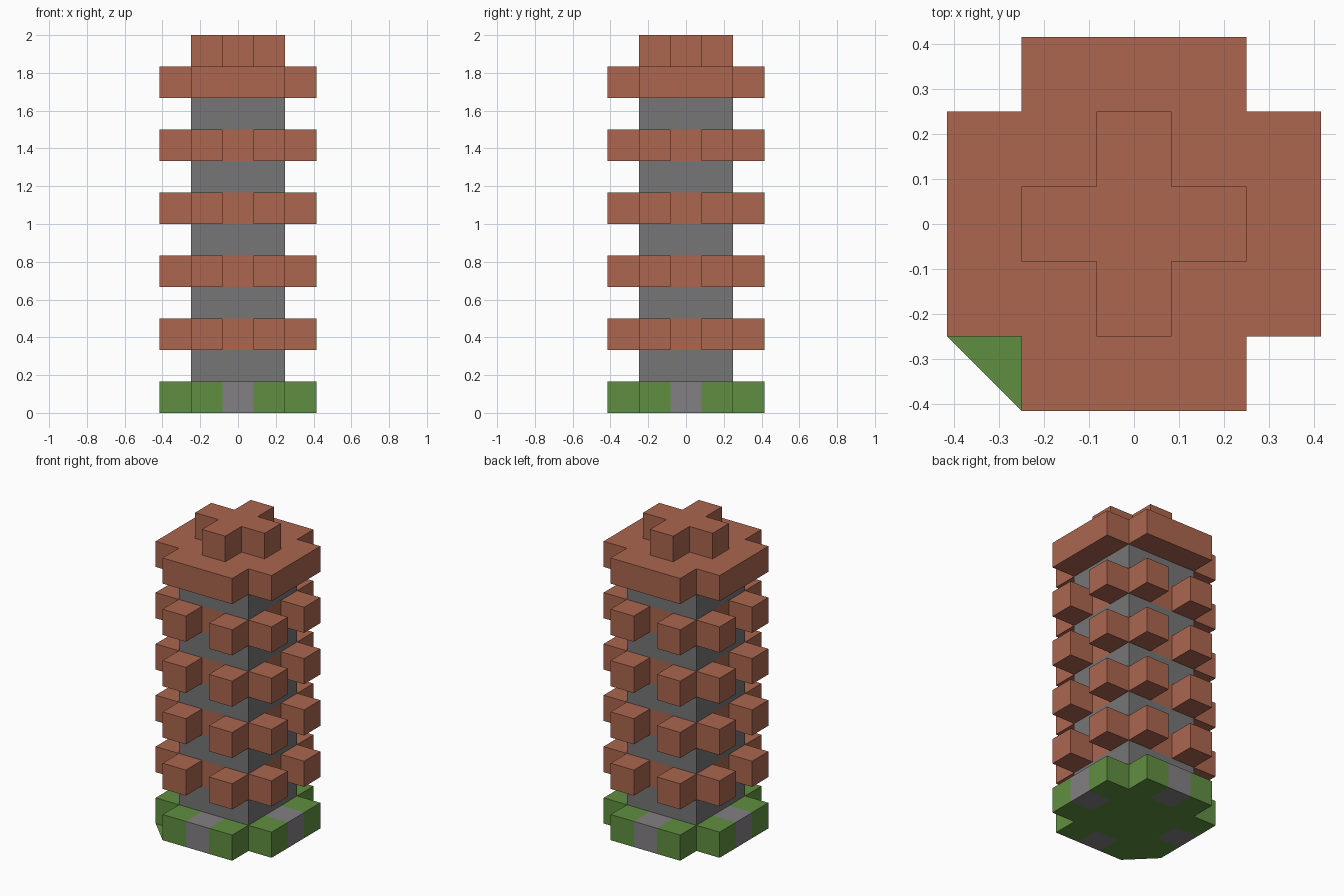
import bpy, bmesh
from mathutils import Vector

U = 1 / 6                      # one block
HALF, INNER, OUTER = U / 2, 1.5 * U, 2.5 * U

cube = bpy.data.objects.get("Cube")
if cube:
    bpy.data.objects.remove(cube, do_unlink=True)


def material(name, rgb):
    m = bpy.data.materials.new(name)
    m.use_nodes = True
    m.diffuse_color = (*rgb, 1)
    bsdf = next(n for n in m.node_tree.nodes if n.type == "BSDF_PRINCIPLED")
    bsdf.inputs["Base Color"].default_value = (*rgb, 1)
    return m


brick = material("brick_brown", (0.41, 0.133, 0.078))
stone = material("dark_stone", (0.18, 0.18, 0.18))
path = material("path_grey", (0.225, 0.215, 0.225))
grass = material("grass_green", (0.118, 0.275, 0.052))


def make(name, bm, *mats):
    bmesh.ops.recalc_face_normals(bm, faces=bm.faces)
    me = bpy.data.meshes.new(name)
    bm.to_mesh(me)
    bm.free()
    for m in mats:
        me.materials.append(m)
    ob = bpy.data.objects.new(name, me)
    bpy.context.collection.objects.link(ob)
    return ob


def box(bm, lo, hi):
    lo, hi = Vector(lo), Vector(hi)
    verts = bmesh.ops.create_cube(bm, size=1)["verts"]
    for v in verts:
        v.co = (lo + hi) / 2 + v.co * (hi - lo)


def prism(outline, z0, z1):
    bm = bmesh.new()
    face = bm.faces.new([bm.verts.new((x, y, z0)) for x, y in outline])
    top = bmesh.ops.extrude_face_region(bm, geom=[face], use_keep_orig=True)["geom"]
    for v in top:
        if isinstance(v, bmesh.types.BMVert):
            v.co.z = z1
    return bm


def plus(a, b):
    # one arm corner triple, turned four times
    pts, quarter = [], [(b, -a), (b, a), (a, a)]
    for _ in range(4):
        pts += quarter
        quarter = [(-y, x) for x, y in quarter]
    return pts


def cut(bm, co, no):
    bmesh.ops.bisect_plane(bm, geom=bm.verts[:] + bm.edges[:] + bm.faces[:],
                           plane_co=co, plane_no=no)


# Grassy base with a path through each arm
bm = prism(plus(INNER, OUTER), 0, U)
for d in (-INNER, -HALF, HALF, INNER):
    cut(bm, (d, 0, 0), (1, 0, 0))
    cut(bm, (0, d, 0), (0, 1, 0))
for f in bm.faces:
    near, far = sorted(abs(c) for c in f.calc_center_median().xy)
    f.material_index = int(near < HALF * 0.9 and far > INNER * 1.05)
make("base", bm, grass, path)

# Square column with alternating stone and brick bands
bm = bmesh.new()
box(bm, (-INNER, -INNER, U), (INNER, INNER, 10 * U))
for layer in range(2, 10):
    cut(bm, (0, 0, layer * U), (0, 0, 1))
for f in bm.faces:
    layer = int(f.calc_center_median().z / U)
    f.material_index = int(layer % 2 == 0 and layer < 10)
make("column", bm, stone, brick)

# Projecting blocks, eight on each brick band
bm = bmesh.new()
box(bm, (HALF, INNER, 2 * U), (INNER, OUTER, 3 * U))
box(bm, (INNER, HALF, 2 * U), (OUTER, INNER, 3 * U))
blocks = make("projecting_blocks", bm, brick)
mirror = blocks.modifiers.new("mirror", "MIRROR")
mirror.use_axis = (True, True, False)
rows = blocks.modifiers.new("rows", "ARRAY")
rows.count = 4
rows.use_relative_offset = False
rows.use_constant_offset = True
rows.constant_offset_displace = (0, 0, 2 * U)

# Cap and the small cross on top
make("cap", prism(plus(INNER, OUTER), 10 * U, 11 * U), brick)
make("top_cross", prism(plus(HALF, INNER), 11 * U, 12 * U), brick)
